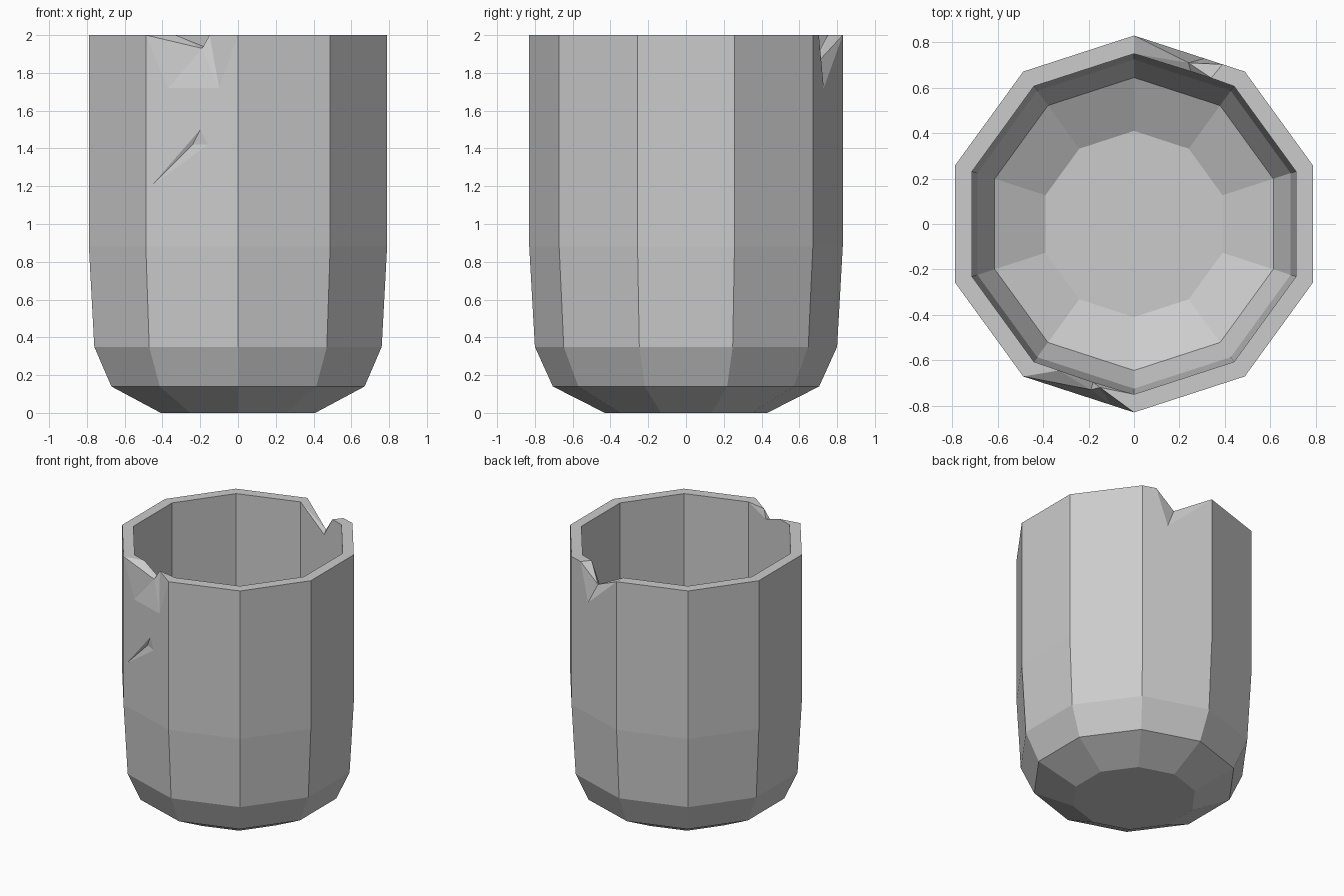
import bpy
import bmesh
from math import cos, sin, radians

cube = bpy.data.objects.get("Cube")
if cube:
    bpy.data.objects.remove(cube, do_unlink=True)

SIDES = 10
# (radius, height) from the base up, outside and inside
OUTER = [(.43, 0), (.705, .14), (.80, .35), (.83, .88), (.83, 2)]
INNER = [(.41, .08), (.645, .2), (.725, .38), (.75, .88), (.75, 2)]

bm = bmesh.new()


def ring(radius, z):
    angles = [radians(-126 + 36 * k) for k in range(SIDES)]
    return [bm.verts.new((radius * cos(a), radius * sin(a), z)) for a in angles]


outer = [ring(*p) for p in OUTER]
inner = [ring(*p) for p in INNER]


def band(low, high, skip=()):
    for k in range(SIDES):
        if k not in skip:
            n = (k + 1) % SIDES
            bm.faces.new((low[k], low[n], high[n], high[k]))


def chip(k, points, faces):
    """Fill one broken panel; A/D are outer rim corners, U/V inner rim corners,
    a/d and u/v the corners below them. A point without y lies on the panel."""
    n = k + 1
    v = dict(A=outer[-1][k], D=outer[-1][n], a=outer[-2][k], d=outer[-2][n],
             U=inner[-1][k], V=inner[-1][n], u=inner[-2][k], v=inner[-2][n])
    p, q = v["A"].co, v["D"].co
    for name, (x, y, z) in points.items():
        if y is None:
            y = p.y + (q.y - p.y) * (x - p.x) / (q.x - p.x)
        v[name] = bm.verts.new((x, y, z))
    for face in faces.split():
        bm.faces.new([v[c] for c in face])


# Sound walls, rim and both floors
broken = (0, 5)
for rings in (outer, inner):
    for i in range(len(rings) - 1):
        band(rings[i], rings[i + 1], broken if i == len(rings) - 2 else ())
    bm.faces.new(rings[0])
band(outer[-1], inner[-1], broken)

# Front chip: dented rim with a nick, and a shallow scratch below
chip(0, dict(P=(-.37, None, 1.72), Q=(-.10, None, 1.72),
             B=(-.19, -.73, 1.93), C=(-.15, -.72, 2),
             I=(-.33, -.645, 2), J=(-.18, -.697, 1.94),
             R=(-.20, None, 1.5), S=(-.16, None, 1.42),
             T=(-.46, None, 1.2), G=(-.24, -.738, 1.42)),
     "adDQST aTRPA PQSR TRG RSG STG "
     "APB PQB BQC QDC AUI AIB IJB JBC CJV CVD UIJVvu")

# Back chip: deeper notch through the wall
chip(5, dict(E=(.39, None, 2), L=(.31, None, 1.72), B=(.24, .71, 1.87),
             I=(.34, .643, 2), J=(.25, .672, 1.85)),
     "adDLEA ELB LDB AUI AIE EIB IJB BJV BVD UIJVvu")

bmesh.ops.recalc_face_normals(bm, faces=bm.faces)
mesh = bpy.data.meshes.new("chipped_cup")
bm.to_mesh(mesh)
bm.free()

cup = bpy.data.objects.new("chipped_cup", mesh)
bpy.context.collection.objects.link(cup)

# Plain grey clay
grey = bpy.data.materials.new("light_grey")
grey.use_nodes = True
colour = (.6, .6, .6, 1)
grey.diffuse_color = colour
grey.node_tree.nodes["Principled BSDF"].inputs["Base Color"].default_value = colour
mesh.materials.append(grey)
